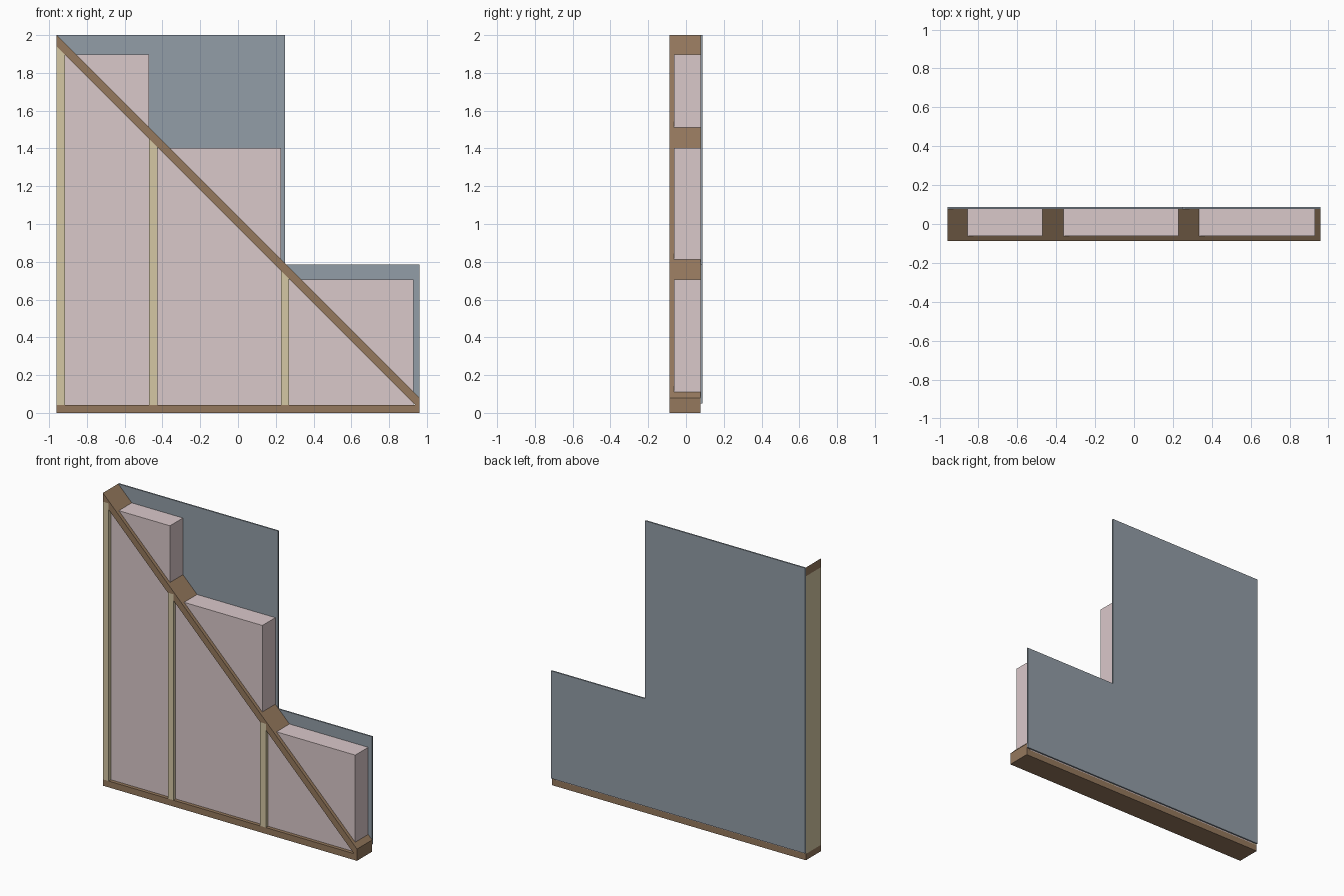
import bpy

if "Cube" in bpy.data.objects:
    bpy.data.objects.remove(bpy.data.objects["Cube"])

FRONT, BACK = -0.087, 0.077      # timber depth
W, PLATE = 0.96, 0.043           # half width, timber thickness


def material(name, rgb):
    m = bpy.data.materials.new(name)
    m.diffuse_color = (*rgb, 1)
    m.use_nodes = True
    m.node_tree.nodes["Principled BSDF"].inputs["Base Color"].default_value = m.diffuse_color
    return m


timber = material("timber", (0.30, 0.19, 0.11))
pale_wood = material("pale_wood", (0.66, 0.57, 0.37))
wool = material("wool", (0.70, 0.58, 0.59))
grey_board = material("grey_board", (0.29, 0.34, 0.39))


def prism(name, profile, y0, y1, mat):
    """Extrude an (x, z) outline, listed counter-clockwise from the front, along y."""
    n = len(profile)
    verts = [(x, y, z) for y in (y0, y1) for x, z in profile]
    faces = [tuple(range(n)), tuple(reversed(range(n, 2 * n)))]
    faces += [(i, i + n, (i + 1) % n + n, (i + 1) % n) for i in range(n)]
    mesh = bpy.data.meshes.new(name)
    mesh.from_pydata(verts, [], faces)
    mesh.materials.append(mat)
    obj = bpy.data.objects.new(name, mesh)
    bpy.context.collection.objects.link(obj)
    return obj


def box(name, x0, x1, z0, z1, y0, y1, mat):
    return prism(name, [(x0, z0), (x1, z0), (x1, z1), (x0, z1)], y0, y1, mat)


# Bottom plate and sloping top plate
box("bottom_plate", -W, W, 0, PLATE, FRONT, BACK, timber)
prism("sloping_plate", [(-W, 1.94), (0.98 - PLATE, PLATE), (W, PLATE), (W, 0.08), (-W, 2.0)],
      FRONT, BACK, timber)

# Studs, tops reaching the underside of the slope
for i, x in enumerate((-W, -0.47, 0.228)):
    box(f"stud_{i + 1}", x, x + PLATE, PLATE, 0.98 - x, FRONT, BACK, pale_wood)

# Insulation filling each bay
for i, (x0, x1, top) in enumerate(((-0.917, -0.47, 1.897), (-0.427, 0.228, 1.403),
                                   (0.271, 0.93, 0.705))):
    box(f"insulation_{i + 1}", x0, x1, PLATE, top, -0.063, BACK, wool)

# Sheathing boards on the back
box("tall_back_board", -W, 0.249, 0.05, 2.0, BACK, 0.087, grey_board)
box("short_back_board", 0.249, W, 0.05, 0.785, BACK, 0.087, grey_board)
